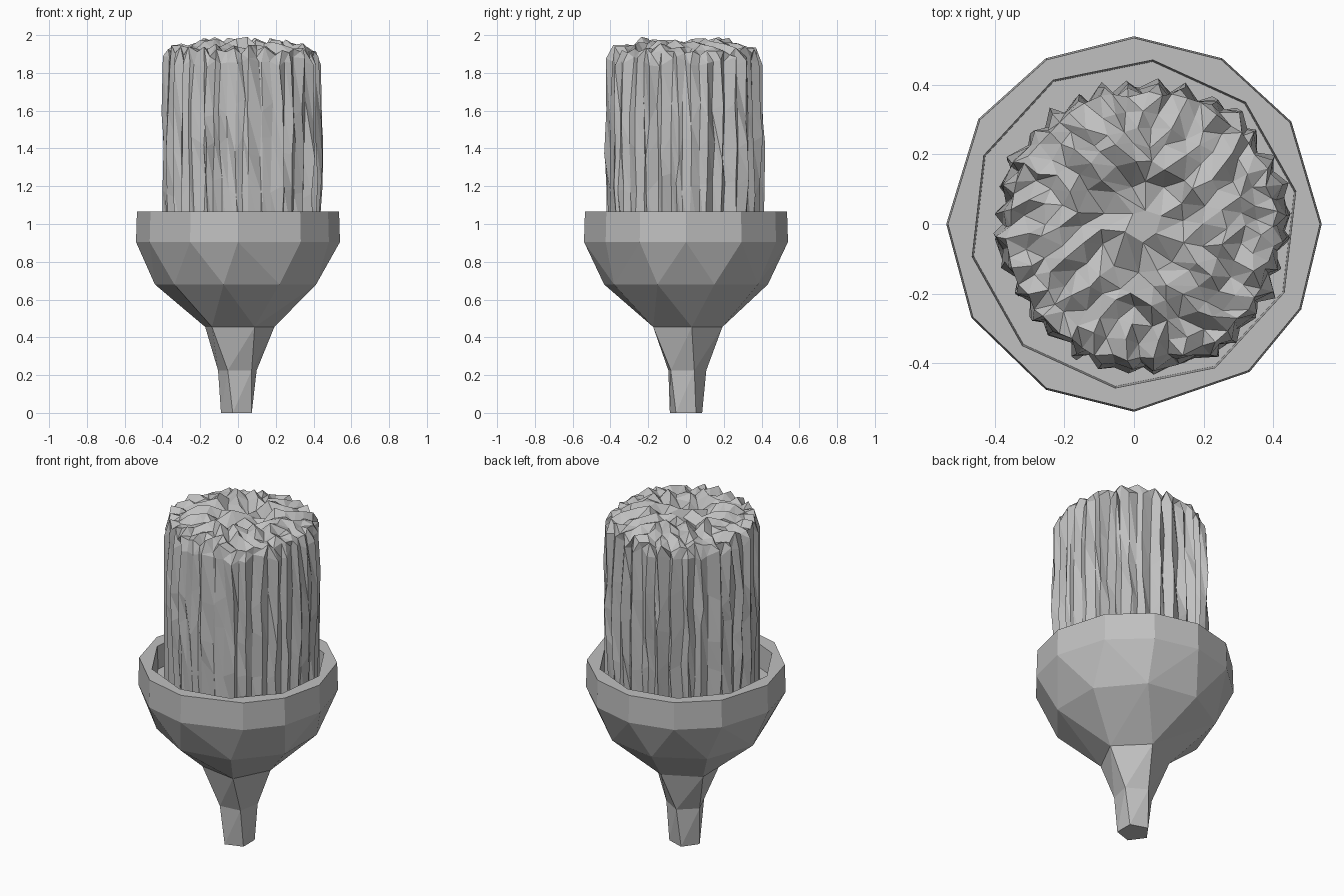
import bpy, bmesh, math, random
from math import sin, cos, tau, radians

random.seed(7)
old = bpy.data.objects.get("Cube")
if old:
    bpy.data.objects.remove(old)

grey = bpy.data.materials.new("plain grey")
grey.use_nodes = True
COLOUR = (0.53, 0.53, 0.53, 1)
grey.diffuse_color = COLOUR
grey.node_tree.nodes["Principled BSDF"].inputs["Base Color"].default_value = COLOUR


def ring(bm, angles, radius, z, centre=(0, 0)):
    return [(a, bm.verts.new((centre[0] + radius * cos(a), centre[1] + radius * sin(a), z)))
            for a in sorted(angles)]


def even(count, start=0.0):
    return [start + tau * i / count for i in range(count)]


def stitch(bm, low, high):
    """Join two rings of any size, low ring to high ring, with triangles."""
    i = j = 0
    n, m = len(low), len(high)
    # start the second ring at the vertex nearest to the first one
    near = min(range(m), key=lambda k: 1 - cos(high[k][0] - low[0][0]))
    high = high[near:] + high[:near]
    turn = lambda r, k: ((r[k % len(r)][0] - r[0][0]) % tau) + (tau if k >= len(r) else 0)
    offset = math.remainder(high[0][0] - low[0][0], tau)
    while i < n or j < m:
        a, b = low[i % n][1], high[j % m][1]
        if j == m or (i < n and turn(low, i + 1) <= turn(high, j + 1) + offset):
            bm.faces.new((a, low[(i + 1) % n][1], b))
            i += 1
        else:
            bm.faces.new((a, high[(j + 1) % m][1], b))
            j += 1


def loft(bm, rings):
    for low, high in zip(rings, rings[1:]):
        stitch(bm, low, high)


def finish(bm, name, flatten):
    if flatten:
        bmesh.ops.dissolve_limit(bm, angle_limit=radians(3), verts=bm.verts, edges=bm.edges)
    bmesh.ops.recalc_face_normals(bm, faces=bm.faces)
    mesh = bpy.data.meshes.new(name)
    bm.to_mesh(mesh)
    bm.free()
    mesh.materials.append(grey)
    bpy.context.collection.objects.link(bpy.data.objects.new(name, mesh))


# Cup: twisting five-sided stem opening into a faceted bowl with a thick upright rim
rim = [radians(d) for d in (0, 33, 62, 90, 118, 146, 180, 210, 242, 270, 308, 333)]
bm = bmesh.new()
stem_foot = ring(bm, even(5, radians(36)), 0.09, 0)
rings = [stem_foot,
         ring(bm, even(5, radians(24)), 0.108, 0.225),
         ring(bm, even(5, radians(9)), 0.195, 0.455),
         ring(bm, even(9, radians(20)), 0.44, 0.68),
         ring(bm, rim, 0.54, 0.905),
         ring(bm, rim, 0.535, 1.065),
         ring(bm, even(10, 0.2), 0.475, 1.065),
         ring(bm, even(10, 0.2), 0.47, 0.93)]
loft(bm, rings)
bm.faces.new([v for a, v in stem_foot])
bm.faces.new([v for a, v in rings[-1]])
finish(bm, "cup", True)

# Bundle of strands: creased columns round the side
MID = (0.025, -0.006)
COUNT = 64
bm = bmesh.new()
columns = [tau * (i + random.uniform(-0.3, 0.3)) / COUNT for i in range(COUNT)]
depth = [random.uniform(0.402, 0.42) if i % 2 else random.uniform(0.375, 0.402)
         for i in range(COUNT)]
rings = []
for z in (0.93, 1.2, 1.4, 1.6, 1.86):
    level = ring(bm, columns, 0.4, z, MID)
    for i, (a, v) in enumerate(level):
        drift = a + random.uniform(-0.025, 0.025)
        r = depth[i] + random.uniform(-0.01, 0.01)
        r += 0.012 * sin((z - 0.93) * 3.4)
        v.co.x, v.co.y = MID[0] + r * cos(drift), MID[1] + r * sin(drift)
        if z > 0.93:
            v.co.z += random.uniform(-0.07, 0.07) if z < 1.8 else random.uniform(-0.03, 0.03)
    rings.append(level)

# Rough top: rings of small peaks, with a ridge round a shallow dip
for count, r, z in ((56, 0.385, 1.915), (46, 0.335, 1.925), (38, 0.285, 1.935),
                    (30, 0.235, 1.96), (22, 0.185, 1.955), (14, 0.125, 1.915), (6, 0.05, 1.935)):
    level = ring(bm, even(count, random.random()), r, z, MID)
    for i, (a, v) in enumerate(level):
        v.co.x += random.uniform(-0.012, 0.012)
        v.co.y += random.uniform(-0.012, 0.012)
        v.co.z += random.uniform(-0.018, 0.018) + (0.015 if i % 2 else -0.015)
        v.co.z = min(2.0, v.co.z)
    rings.append(level)
loft(bm, rings)
bm.faces.new([v for a, v in rings[-1]])
bm.faces.new([v for a, v in rings[0]])
finish(bm, "strand_bundle", False)
